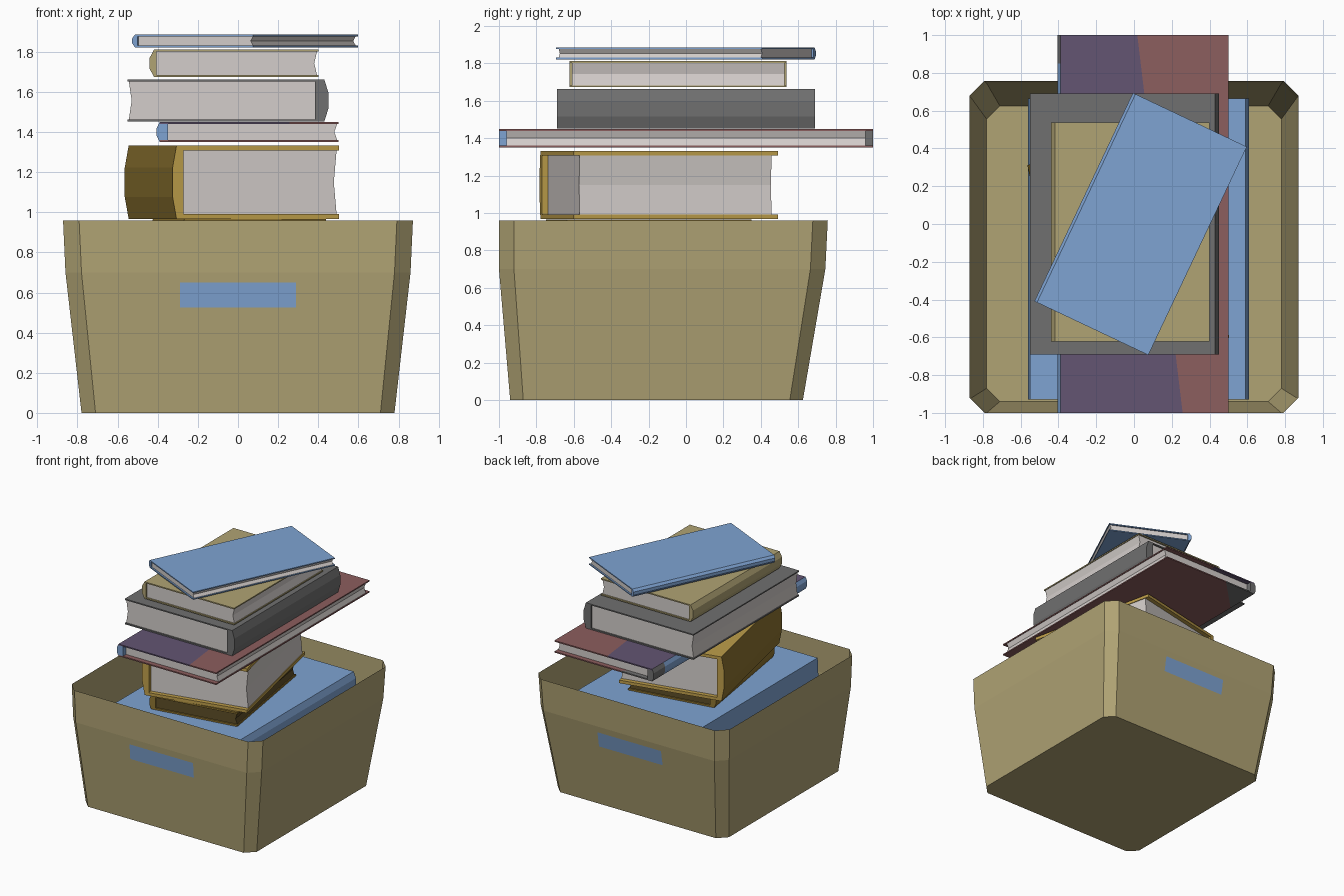
import bpy, bmesh, math
from mathutils import Matrix, Vector

if "Cube" in bpy.data.objects:
    bpy.data.objects.remove(bpy.data.objects["Cube"])


def material(name, r, g, b):
    lin = [((c / 255 + 0.055) / 1.055) ** 2.4 for c in (r, g, b)]
    m = bpy.data.materials.new(name)
    m.diffuse_color = (*lin, 1)
    m.use_nodes = True
    m.node_tree.nodes["Principled BSDF"].inputs["Base Color"].default_value = m.diffuse_color
    return m


TAN = material("tan", 176, 163, 116)
BLUE = material("light blue", 126, 163, 210)
GOLD = material("gold", 190, 158, 74)
DARK_GOLD = material("dark gold", 142, 116, 48)
BROWN = material("dark brown", 92, 76, 38)
GREY = material("grey", 112, 112, 112)
RED = material("dull red", 140, 94, 94)
PURPLE = material("purple", 99, 85, 114)
PAPER = material("paper", 212, 206, 203)


def finish(bm, name, mat, matrix=Matrix()):
    me = bpy.data.meshes.new(name)
    bm.to_mesh(me)
    bm.free()
    ob = bpy.data.objects.new(name, me)
    me.materials.append(mat)
    ob.matrix_world = matrix
    bpy.context.collection.objects.link(ob)
    return ob


def prism(name, profile, y0, y1, mat, matrix=Matrix()):
    """Extrude an x-z profile from y0 to y1."""
    bm = bmesh.new()
    a = [bm.verts.new((x, y0, z)) for x, z in profile]
    b = [bm.verts.new((x, y1, z)) for x, z in profile]
    n = len(profile)
    bm.faces.new(a)
    bm.faces.new(b[::-1])
    for i in range(n):
        j = (i + 1) % n
        bm.faces.new((a[j], a[i], b[i], b[j]))
    bmesh.ops.recalc_face_normals(bm, faces=bm.faces)
    return finish(bm, name, mat, matrix)


def recolour(ob, co, no, mat):
    """Cut along a plane and colour the faces on its positive side."""
    co, no = Vector(co), Vector(no)
    bm = bmesh.new()
    bm.from_mesh(ob.data)
    bmesh.ops.bisect_plane(bm, geom=bm.verts[:] + bm.edges[:] + bm.faces[:],
                           plane_co=co, plane_no=no)
    ob.data.materials.append(mat)
    for f in bm.faces:
        if (f.calc_center_median() - co).dot(no) > 0:
            f.material_index = 1
    bm.to_mesh(ob.data)
    bm.free()


def book(name, w, d, z0, z1, centre, angle, cover, spine, paper=PAPER,
         t=0.01, s=0.05, bulge=0.015, inset=0.012):
    """Two cover boards, a bulged spine on local -x and a hollowed page block."""
    m = Matrix.Translation((*centre, 0)) @ Matrix.Rotation(math.radians(angle), 4, 'Z')
    l, r, h, zm = -w / 2, w / 2, d / 2, (z0 + z1) / 2
    q = (z1 - z0) * 0.2
    lb, ls = l + bulge, l + s

    def board(part, a, b):
        return prism(f"{name}_{part}_cover", [(lb, a), (r, a), (r, b), (lb, b)],
                     -h, h, cover, m)
    bottom = board("bottom", z0, z0 + t)
    top = board("top", z1 - t, z1)
    back = prism(f"{name}_spine",
                 [(lb, z0), (l, zm - q), (l, zm + q), (lb, z1), (lb, z1 - t),
                  (ls, z1 - t), (ls, z0 + t), (lb, z0 + t)], -h, h, spine, m)
    e = r - 0.006
    prism(f"{name}_pages", [(ls, z0 + t), (e, z0 + t), (e - 0.014, zm), (e, z1 - t),
                            (ls, z1 - t)], -h + inset, h - inset, paper, m)
    return bottom, top, back


# Open bin with chamfered corners and flared walls
bm = bmesh.new()
rings = []
for z, hx, y0, y1, c in ((0, .78, -.94, .625, .07), (.70, .86, -1.0, .745, .08),
                         (.96, .872, -1.0, .758, .08)):
    pts = [(hx, y0 + c), (hx, y1 - c), (hx - c, y1), (c - hx, y1),
           (-hx, y1 - c), (-hx, y0 + c), (c - hx, y0), (hx - c, y0)]
    rings.append([bm.verts.new((x, y, z)) for x, y in pts])
bm.faces.new(rings[0][::-1])
for lo, hi in zip(rings, rings[1:]):
    for i in range(8):
        j = (i + 1) % 8
        bm.faces.new((lo[i], lo[j], hi[j], hi[i]))
finish(bm, "bin", TAN)

# Handle plates on the sloped front and back walls
for side, ya, yb in (("front", -.985, -.9957), ("back", .715, .7364)):
    o = math.copysign(.004, ya)
    bm = bmesh.new()
    v = [bm.verts.new((x, y, z)) for y, z, k in
         ((ya + o, .525, 1), (yb + o, .65, -1)) for x in (-.29 * k, .29 * k)]
    f = bm.faces.new(v)
    if f.normal.dot(Vector((0, ya, 0))) < 0 or side == "back":
        f.normal_flip() if side == "back" else None
    finish(bm, side + "_handle", BLUE)

# Large blue box-like volume inside the bin
prism("bin_blue_book", [(-.56, .62), (.61, .62), (.61, .80), (.59, .85), (-.55, .85)],
      -.93, .665, BLUE)

# Stack of books, bottom to top
book("dark_book", .73, 1.0, .851, .966, (0, -.2), 9, DARK_GOLD, DARK_GOLD, BROWN,
     t=.014, s=.05)
_, _, gold_spine = book("gold_book", .85, 1.12, .967, 1.332, (-.03, -.145), 12.3,
                        GOLD, DARK_GOLD, t=.025, s=.055, bulge=.02, inset=.035)
gold_spine.data.materials.append(GOLD)
for p in gold_spine.data.polygons:          # bright ends and inside of the spine
    if abs(p.normal.y) > .9 or p.normal.x > .9:
        p.material_index = 1

low, top, spine = book("red_book", .905, 2.0, 1.35, 1.45, (.0475, 0), 0, RED, BLUE,
                       s=.055, inset=.04)
recolour(top, (.09, 0, 0), (-2, -.24, 0), PURPLE)
recolour(spine, (0, .85, 0), (0, 1, 0), GREY)
recolour(low, (-.15, 1, 0), (-1, 1, 0), GREY)

book("grey_book", 1.0, 1.38, 1.452, 1.662, (-.05, 0), 180, GREY, GREY,
     s=.065, bulge=.02)
book("tan_book", .84, 1.16, 1.673, 1.812, (-.02, -.042), 0, TAN, TAN,
     s=.035, bulge=.022)
book("blue_book", .667, 1.22, 1.822, 1.886, (.035, 0), -25.3, BLUE, BLUE,
     t=.009, s=.03)
